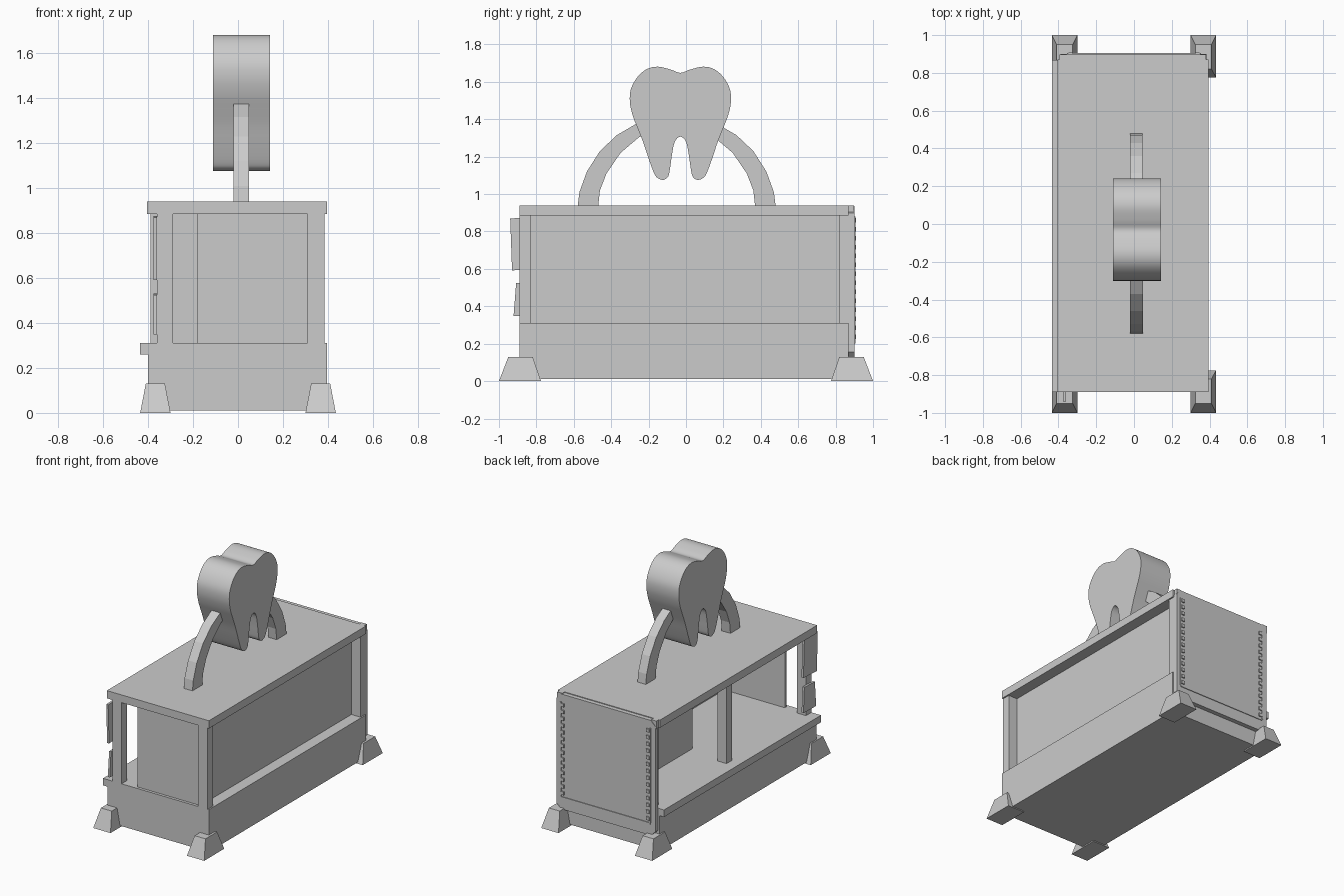
import bpy, bmesh
from mathutils import Vector

if "Cube" in bpy.data.objects:
    bpy.data.objects.remove(bpy.data.objects["Cube"])


def finish(name, bm, smooth=False):
    bmesh.ops.recalc_face_normals(bm, faces=bm.faces)
    me = bpy.data.meshes.new(name)
    bm.to_mesh(me)
    bm.free()
    ob = bpy.data.objects.new(name, me)
    bpy.context.collection.objects.link(ob)
    if smooth:
        bpy.ops.object.select_all(action='DESELECT')
        ob.select_set(True)
        bpy.context.view_layer.objects.active = ob
        bpy.ops.object.shade_smooth_by_angle(angle=0.6)
    return ob


def box(name, x, y, z, top_x=None, top_y=None):
    """Box from ranges; optional smaller top ranges make a frustum."""
    bm = bmesh.new()
    bmesh.ops.create_cube(bm, size=1)
    for v in bm.verts:
        up = v.co.z > 0
        rx = top_x if up and top_x else x
        ry = top_y if up and top_y else y
        v.co = (rx[v.co.x > 0], ry[v.co.y > 0], z[up])
    return finish(name, bm)


def prism(name, pts, axis, lo, hi, smooth=False):
    """Extrude a 2D outline along x (pts are y,z) or y (pts are x,z)."""
    bm = bmesh.new()
    if axis == 'x':
        vs = [bm.verts.new((lo, a, b)) for a, b in pts]
        step = Vector((hi - lo, 0, 0))
    else:
        vs = [bm.verts.new((a, lo, b)) for a, b in pts]
        step = Vector((0, hi - lo, 0))
    face = bm.faces.new(vs)
    ext = bmesh.ops.extrude_face_region(bm, geom=[face], use_keep_orig=True)
    new = [g for g in ext['geom'] if isinstance(g, bmesh.types.BMVert)]
    bmesh.ops.translate(bm, verts=new, vec=step)
    return finish(name, bm, smooth)


def spline(pts, n=4):
    """Closed Catmull-Rom curve through the points."""
    out, k = [], len(pts)
    for i in range(k):
        a, b, c, d = (Vector(pts[(i + j) % k]) for j in (-1, 0, 1, 2))
        for s in range(n):
            t = s / n
            p = 0.5 * (2 * b + (c - a) * t + (2 * a - 5 * b + 4 * c - d) * t * t
                       + (3 * b - a - 3 * c + d) * t ** 3)
            out.append((p.x, p.y))
    return out


# Base, side counter ledge and roof
box("base", (-.40, .395), (-.89, .868), (.01, .31))
box("counter_ledge", (-.435, -.40), (-.89, .868), (.26, .31))
box("roof", (-.405, .395), (-.89, .87), (.885, .94))

# Feet: tapered blocks at the corners
for sx, sn in ((-1, "left"), (1, "right")):
    for sy, yn in ((-1, "front"), (1, "back")):
        rng = lambda s, a, b: tuple(sorted((s * a, s * b)))
        box(f"{yn}_{sn}_foot", rng(sx, .30, .435), rng(sy, .775, 1.0), (0, .13),
            rng(sx, .325, .41), rng(sy, .82, .95))

# Posts
for name, x, y in (("front_left_post", (-.36, -.29), (-.89, -.83)),
                   ("middle_left_post", (-.36, -.29), (.0, .06)),
                   ("back_left_post", (-.36, -.29), (.82, .87)),
                   ("front_right_post", (.31, .385), (-.89, -.83)),
                   ("back_right_post", (.31, .385), (.82, .87))):
    box(name, x, y, (.31, .885))

# Walls: right, partial front and inner room
box("right_wall", (.295, .315), (-.85, .87), (.31, .885))
box("front_wall", (-.18, .31), (-.87, -.85), (.31, .885))
box("inner_room", (-.05, .30), (.0, .87), (.31, .885))

# Thin slanted signs beside the front left post
prism("upper_sign", [(-.94, .87), (-.79, .875), (-.78, .60), (-.93, .592)], 'x', -.375, -.36)
prism("lower_sign", [(-.908, .525), (-.79, .53), (-.78, .35), (-.922, .348)], 'x', -.375, -.36)

# Back panel with clipped corners, corner hinges and a beaded trim
c = .035
prism("back_panel", [(-.39 + c, .12), (.385 - c, .12), (.385, .12 + c), (.385, .935 - c),
                     (.385 - c, .935), (-.39 + c, .935), (-.39, .935 - c), (-.39, .12 + c)],
      'y', .868, .90)
for x in (-.375, .362):
    box("panel_hinge", (x - .02, x + .02), (.868, .897), (.885, .94))
for s in (-1, 1):
    box("trim_strip", (s * .352 - .004, s * .352 + .004), (.895, .905), (.21, .88))
    for i in range(14):
        z = .225 + i * .048
        box("trim_bead", (s * .335 - .012, s * .335 + .012), (.895, .908), (z, z + .024))
box("trim_bottom", (-.352, .352), (.895, .905), (.20, .21))

# Arch arms holding the rooftop tooth, mirrored about y = -0.05
arm = [(-.58, .93), (-.57, 1.01), (-.53, 1.12), (-.46, 1.23), (-.37, 1.315), (-.25, 1.385),
       (-.20, 1.33), (-.25, 1.305), (-.35, 1.22), (-.425, 1.11), (-.46, 1.02), (-.47, .93)]
prism("front_arm", arm, 'x', -.02, .048)
prism("back_arm", [(-.10 - y, z) for y, z in arm], 'x', -.02, .045)

# Tooth: half outline mirrored about y = -0.03
half = [(-.03, 1.648), (-.08, 1.665), (-.15, 1.681), (-.21, 1.668), (-.26, 1.625),
        (-.295, 1.56), (-.30, 1.49), (-.285, 1.42), (-.26, 1.355), (-.23, 1.28),
        (-.20, 1.19), (-.17, 1.11), (-.15, 1.085), (-.12, 1.076), (-.095, 1.095),
        (-.085, 1.14), (-.075, 1.21), (-.06, 1.28), (-.03, 1.307)]
outline = half + [(-.06 - y, z) for y, z in half[-2:0:-1]]
prism("tooth", spline(outline), 'x', -.112, .142, smooth=True)
